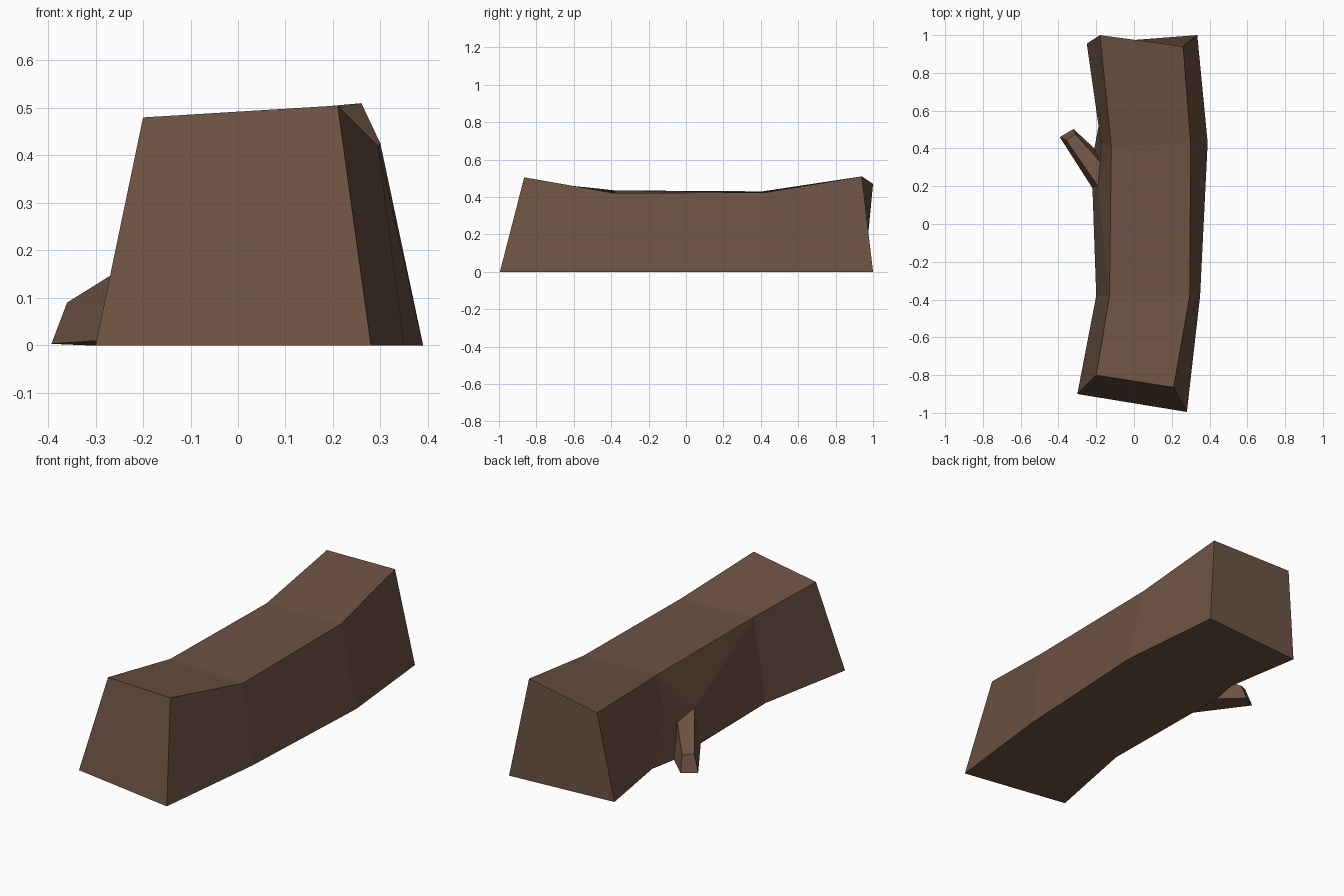
import bpy
import bmesh

default_cube = bpy.data.objects.get("Cube")
if default_cube:
    bpy.data.objects.remove(default_cube, do_unlink=True)

# One bark colour for the whole log
bark = bpy.data.materials.new("brown_bark")
bark.use_nodes = True
bark_colour = (0.15, 0.085, 0.055, 1)
bark.diffuse_color = bark_colour
bark.node_tree.nodes["Principled BSDF"].inputs["Base Color"].default_value = bark_colour


def loft(bm, rings, sides):
    """Join neighbouring rings of vertices with quads along the given sides."""
    for ring, following in zip(rings, rings[1:]):
        for side in sides:
            beside = (side + 1) % len(ring)
            bm.faces.new((ring[side], ring[beside], following[beside], following[side]))


def finish(bm, name):
    """Turn the bmesh into a flat shaded bark object."""
    bmesh.ops.recalc_face_normals(bm, faces=bm.faces[:])
    mesh = bpy.data.meshes.new(name)
    bm.to_mesh(mesh)
    bm.free()
    mesh.materials.append(bark)
    log_part = bpy.data.objects.new(name, mesh)
    bpy.context.collection.objects.link(log_part)
    return log_part


def add_points(bm, points):
    return [bm.verts.new(point) for point in points]


# Cross-sections of the trunk, each: lower left, upper left, upper right, lower right
trunk_sections = [
    [(-.3, -.9, 0), (-.2, -.8, .48), (.21, -.865, .505), (.28, -.995, 0)],
    [(-.2, -.38, 0), (-.13, -.38, .435), (.295, -.38, .42), (.35, -.38, 0)],
    [(-.183, .545, 0), (-.12, .41, .43), (.3, .43, .425), (.39, .43, 0)],
    [(-.25, .955, 0), (-.18, 1, .47), (.26, .94, .51), (.335, 1, 0)],
]

# Branch rings, each: lower back, upper back, upper front, lower front
branch_base = [(-.21, .4, 0), (-.18, .33, .163), (-.19, .2, .196), (-.22, .19, .015)]
branch_tip = [(-.32, .503, 0), (-.31, .475, .08), (-.36, .445, .09), (-.393, .46, .003)]

# Trunk: top and right side lofted, ends capped
bm = bmesh.new()
front, near, far, back = [add_points(bm, section) for section in trunk_sections]
loft(bm, [front, near, far, back], sides=(1, 2))
loft(bm, [front, near], sides=(0,))
bm.faces.new(front)
bm.faces.new(back)

# Trunk: left side folded around the foot of the branch
low_back, high_back, high_front, low_front = add_points(bm, branch_base)
shoulder = bm.verts.new((-.175, .43, .27))
for corners in (
    (far[0], back[0], back[1], far[1], shoulder),
    (far[0], shoulder, high_back, low_back),
    (far[1], high_front, high_back, shoulder),
    (near[1], high_front, far[1]),
    (near[0], low_front, high_front, near[1]),
    (low_back, high_back, high_front, low_front),
):
    bm.faces.new(corners)

# Trunk: flat underside
bm.faces.new((front[0], front[3], near[3], far[3], back[3], back[0],
              far[0], low_back, low_front, near[0]))
finish(bm, "trunk")

# Branch stub: tapered, open where it meets the trunk
bm = bmesh.new()
base, tip = add_points(bm, branch_base), add_points(bm, branch_tip)
loft(bm, [base, tip], sides=range(len(base)))
bm.faces.new(tip)
finish(bm, "branch_stub")
